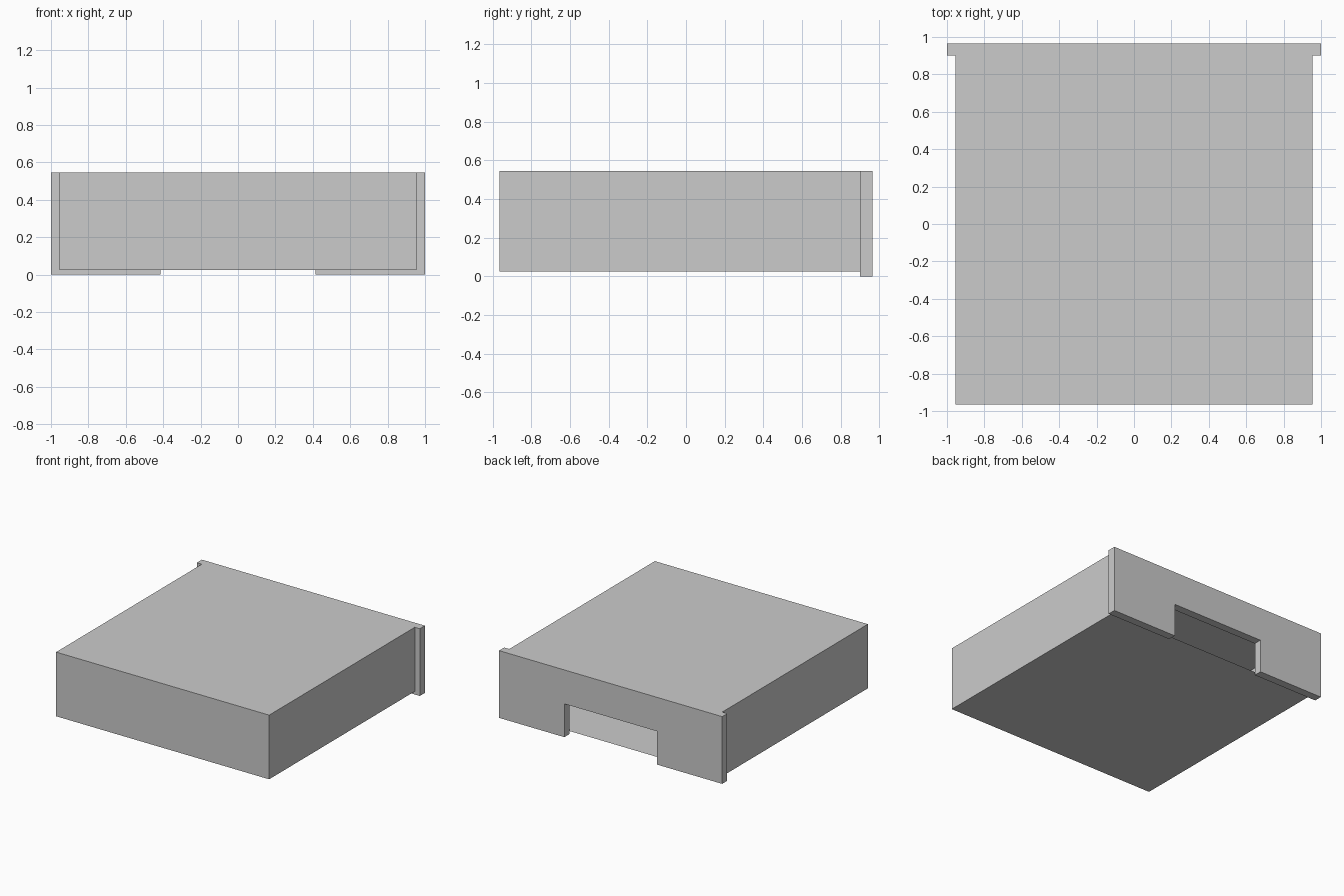
import bpy, bmesh

if "Cube" in bpy.data.objects:
    bpy.data.objects.remove(bpy.data.objects["Cube"])

grey = bpy.data.materials.new("light_grey")
grey.diffuse_color = (0.6, 0.6, 0.6, 1)
grey.use_nodes = True
grey.node_tree.nodes["Principled BSDF"].inputs["Base Color"].default_value = grey.diffuse_color


def make_object(name, bm):
    mesh = bpy.data.meshes.new(name)
    bmesh.ops.recalc_face_normals(bm, faces=bm.faces)
    bm.to_mesh(mesh)
    bm.free()
    mesh.materials.append(grey)
    obj = bpy.data.objects.new(name, mesh)
    bpy.context.collection.objects.link(obj)
    return obj


# Hollow drawer body: thin box, open towards the notched panel
X, Y0, Y1, Z0, Z1 = 0.955, -0.965, 0.90, 0.025, 0.545
bm = bmesh.new()
ring = [(-X, Z0), (X, Z0), (X, Z1), (-X, Z1)]
front = [bm.verts.new((x, Y0, z)) for x, z in ring]
back = [bm.verts.new((x, Y1, z)) for x, z in ring]
bm.faces.new(front)
for i in range(4):
    j = (i + 1) % 4
    bm.faces.new((front[i], back[i], back[j], front[j]))
body = make_object("drawer_body", bm)

# Wider end panel with a hand notch cut from the lower edge
N, NH = 0.415, 0.27
half = [(N, NH), (N, 0), (1, 0), (1, Z1)]
profile = half + [(-x, z) for x, z in reversed(half)]
bm = bmesh.new()
face = bm.faces.new([bm.verts.new((x, Y1, z)) for x, z in profile])
ext = bmesh.ops.extrude_face_region(bm, geom=[face], use_keep_orig=True)
moved = [g for g in ext["geom"] if isinstance(g, bmesh.types.BMVert)]
bmesh.ops.translate(bm, verts=moved, vec=(0, 0.965 - Y1, 0))
panel = make_object("notched_panel", bm)
